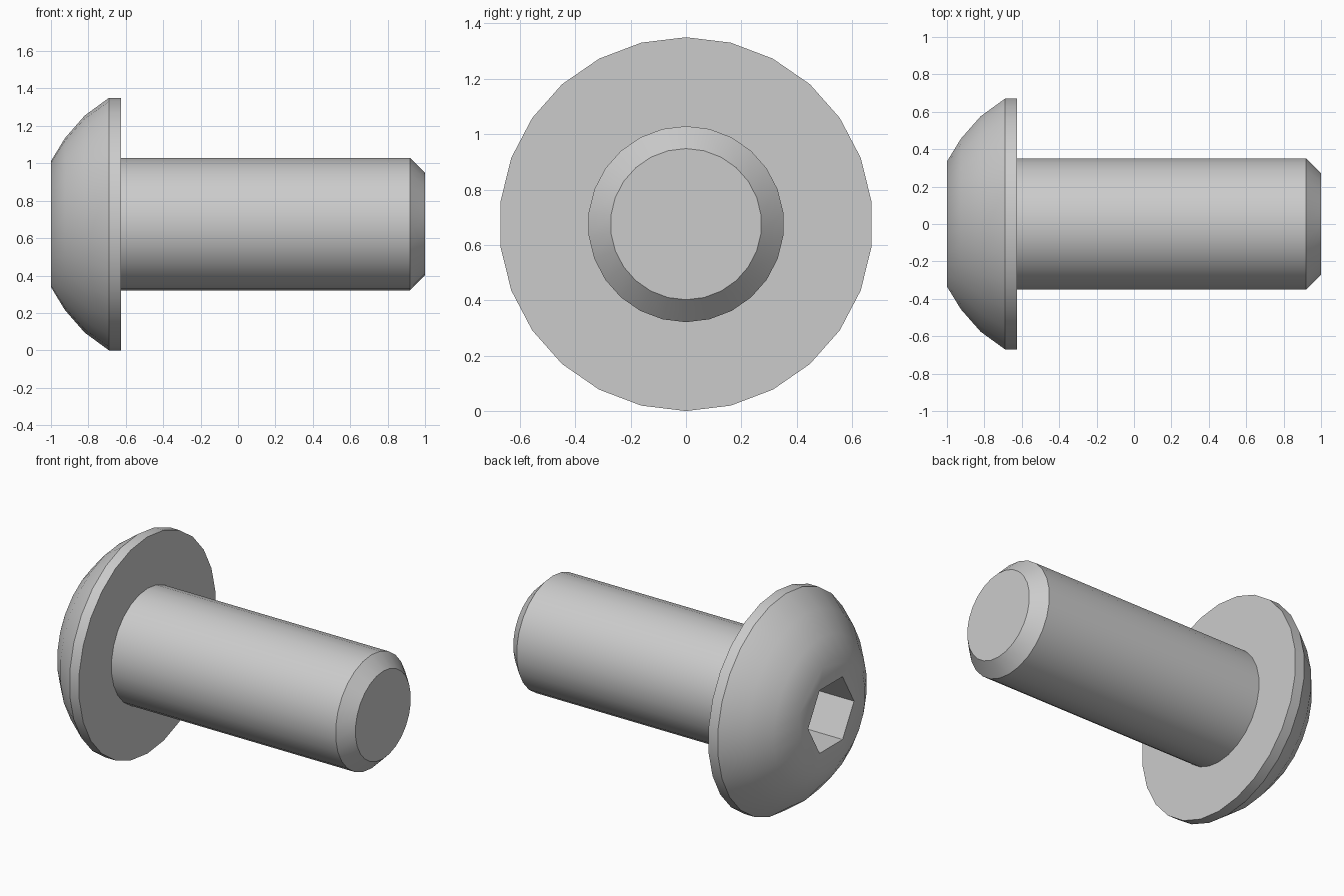
import bpy, bmesh
from math import pi, sin, cos, radians

if "Cube" in bpy.data.objects:
    bpy.data.objects.remove(bpy.data.objects["Cube"])

SIDES = 26
AXIS_Z = 0.675


def lathe_x(name, profile, sides):
    """Closed solid turned about the x axis from (x, radius) points."""
    bm = bmesh.new()
    rings = []
    for x, r in profile:
        rings.append([bm.verts.new((x, r * sin(2 * pi * i / sides),
                                    AXIS_Z + r * cos(2 * pi * i / sides)))
                      for i in range(sides)])
    for a, b in zip(rings, rings[1:]):
        for i in range(sides):
            j = (i + 1) % sides
            bm.faces.new((a[i], a[j], b[j], b[i]))
    bm.faces.new(rings[0])
    bm.faces.new(rings[-1])
    bmesh.ops.recalc_face_normals(bm, faces=bm.faces[:])
    mesh = bpy.data.meshes.new(name)
    bm.to_mesh(mesh)
    bm.free()
    obj = bpy.data.objects.new(name, mesh)
    bpy.context.collection.objects.link(obj)
    return obj


# Domed head, shank and chamfered tip in one turned profile
screw = lathe_x("button_head_screw", [
    (-1.0, 0.337), (-0.925, 0.46), (-0.82, 0.58), (-0.69, 0.675),
    (-0.625, 0.675), (-0.625, 0.354), (0.92, 0.354), (1.0, 0.273)], SIDES)

# Hexagonal drive socket
depth = 0.26
bpy.ops.mesh.primitive_cylinder_add(vertices=6, radius=0.226, depth=2 * depth,
                                    location=(-1, 0, AXIS_Z),
                                    rotation=(0, pi / 2, 0))
cutter = bpy.context.object
cutter.name = "hex_socket_cutter"
cutter.hide_render = True

cut = screw.modifiers.new("hex_socket", 'BOOLEAN')
cut.operation = 'DIFFERENCE'
cut.solver = 'EXACT'
cut.object = cutter

# Apply the cut, then smooth the round surfaces
bpy.ops.object.select_all(action='DESELECT')
screw.select_set(True)
bpy.context.view_layer.objects.active = screw
bpy.ops.object.modifier_apply(modifier=cut.name)
bpy.data.objects.remove(cutter)
bpy.ops.object.shade_smooth_by_angle(angle=radians(35))
